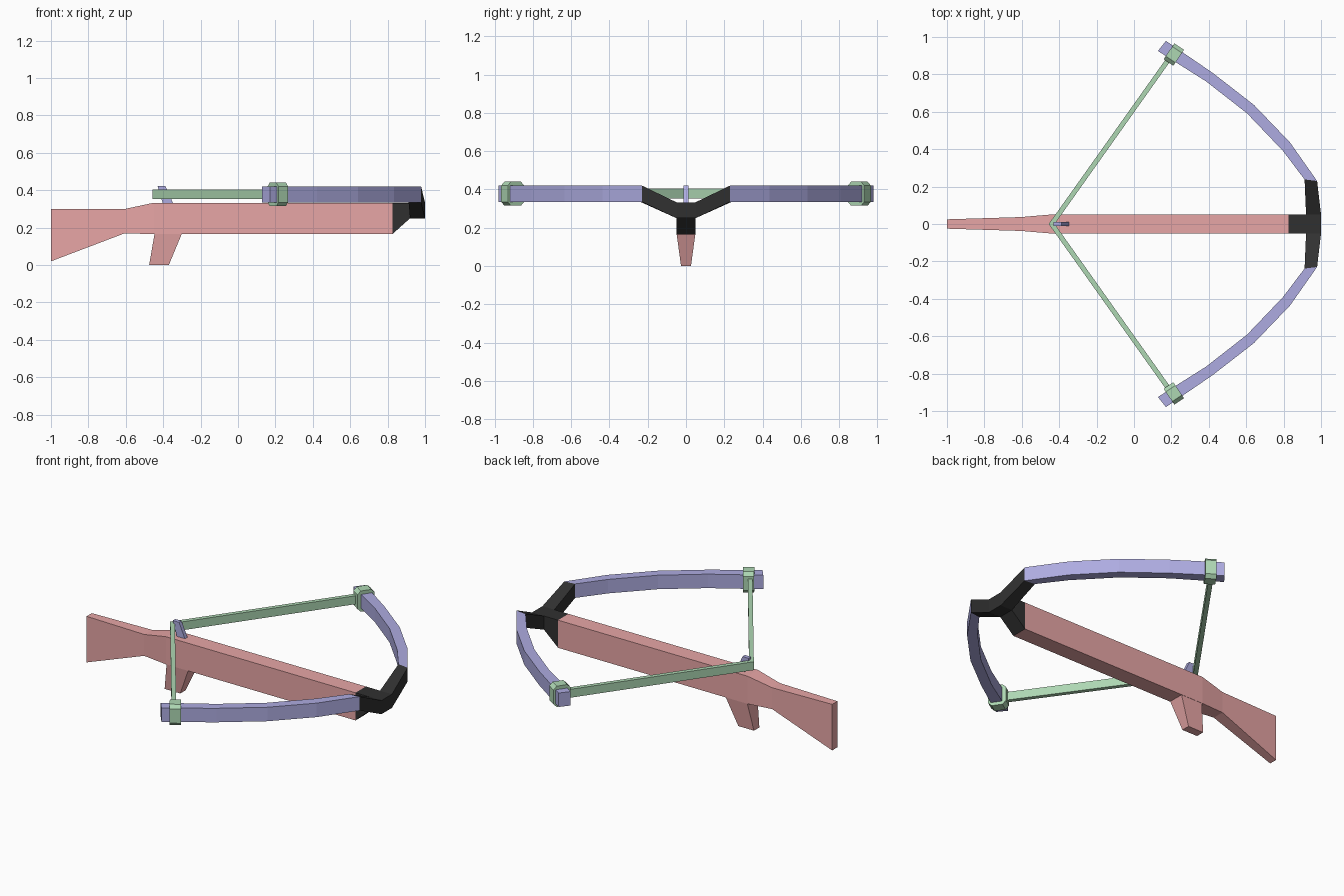
import bpy, bmesh
from mathutils import Vector

if "Cube" in bpy.data.objects:
    bpy.data.objects.remove(bpy.data.objects["Cube"])


def material(name, rgb):
    m = bpy.data.materials.new(name)
    m.diffuse_color = (*rgb, 1)
    m.use_nodes = True
    m.node_tree.nodes["Principled BSDF"].inputs["Base Color"].default_value = m.diffuse_color
    return m


RED = material("red", (0.80, 0.38, 0.38))
BLUE = material("blue", (0.42, 0.41, 0.75))
GREEN = material("green", (0.42, 0.68, 0.45))
BLACK = material("black", (0.03, 0.03, 0.03))


def loft(name, rings, mat, mirror=False, start_cap=True):
    """Skin equal-sized rings of points; optionally mirror across y = 0."""
    bm = bmesh.new()
    vr = [[bm.verts.new(p) for p in r] for r in rings]
    n = len(vr[0])
    for a, b in zip(vr, vr[1:]):
        for i in range(n):
            j = (i + 1) % n
            bm.faces.new((a[i], a[j], b[j], b[i]))
    if start_cap:
        bm.faces.new(vr[0])
    bm.faces.new(vr[-1])
    if mirror:
        geo = bm.verts[:] + bm.edges[:] + bm.faces[:]
        bmesh.ops.mirror(bm, geom=geo, axis='Y', merge_dist=0.0005)
    bmesh.ops.recalc_face_normals(bm, faces=bm.faces[:])
    me = bpy.data.meshes.new(name)
    bm.to_mesh(me)
    bm.free()
    me.materials.append(mat)
    ob = bpy.data.objects.new(name, me)
    bpy.context.collection.objects.link(ob)
    return ob


def slab(p, q, z0, z1):
    """Upright rectangle between two plan points."""
    return [(*p, z0), (*q, z0), (*q, z1), (*p, z1)]


def extrude_y(profile, half):
    return [[(x, y, z) for x, z in profile] for y in (-half, half)]


# stock: x, bottom, top, half width
loft("stock", [slab((x, -w), (x, w), b, t) for x, b, t, w in [
    (-1.0, 0.02, 0.30, 0.025), (-0.605, 0.17, 0.30, 0.037),
    (-0.45, 0.165, 0.333, 0.05), (0.825, 0.165, 0.333, 0.05)]], RED)

# pistol grip, tapering downward
loft("grip", [[(x0, -w, z), (x1, -w, z), (x1, w, z), (x0, w, z)]
              for x0, x1, z, w in [(-0.446, -0.30, 0.168, 0.049),
                                   (-0.475, -0.37, 0.0, 0.026)]], RED)

# latch holding the string
loft("latch", extrude_y([(-0.43, 0.422), (-0.388, 0.422),
                         (-0.347, 0.33), (-0.402, 0.33)], 0.012), BLUE)

# bow mount: wedge block and two rising arms
loft("mount_block", extrude_y([(0.825, 0.165), (0.92, 0.25), (1.0, 0.25),
                               (1.0, 0.333), (0.825, 0.333)], 0.05), BLACK)
loft("mount_arms", [slab((0.92, 0.05), (1.0, 0.05), 0.25, 0.333),
                    slab((0.912, 0.238), (0.979, 0.23), 0.335, 0.42)], BLACK, True)

# curved limbs: inner and outer plan points
limb = [((0.912, 0.238), (0.979, 0.23)), ((0.797, 0.39), (0.834, 0.436)),
        ((0.604, 0.592), (0.642, 0.636)), ((0.386, 0.762), (0.422, 0.807)),
        ((0.128, 0.925), (0.171, 0.979))]
loft("limbs", [slab(p, q, 0.335, 0.42) for p, q in limb], BLUE, True)

# chamfered clamps around the limb tips
d = Vector((-0.83, 0.56, 0)).normalized()
n = Vector((d.y, -d.x, 0))
c = Vector((0.213, 0.906, 0.378))
b, h, k = 0.051, 0.063, 0.02
octagon = [(b, h - k), (b - k, h), (k - b, h), (-b, h - k),
           (-b, k - h), (k - b, -h), (b - k, -h), (b, k - h)]
loft("clamps", [[c + d * s + n * u + Vector((0, 0, v)) for u, v in octagon]
                for s in (-0.031, 0.031)], GREEN, True)

# drawn string, mitred at the latch
loft("string", [slab((-0.456, 0), (-0.424, 0), 0.353, 0.404),
                slab((0.187, 0.905), (0.208, 0.89), 0.353, 0.404)],
     GREEN, True, start_cap=False)
